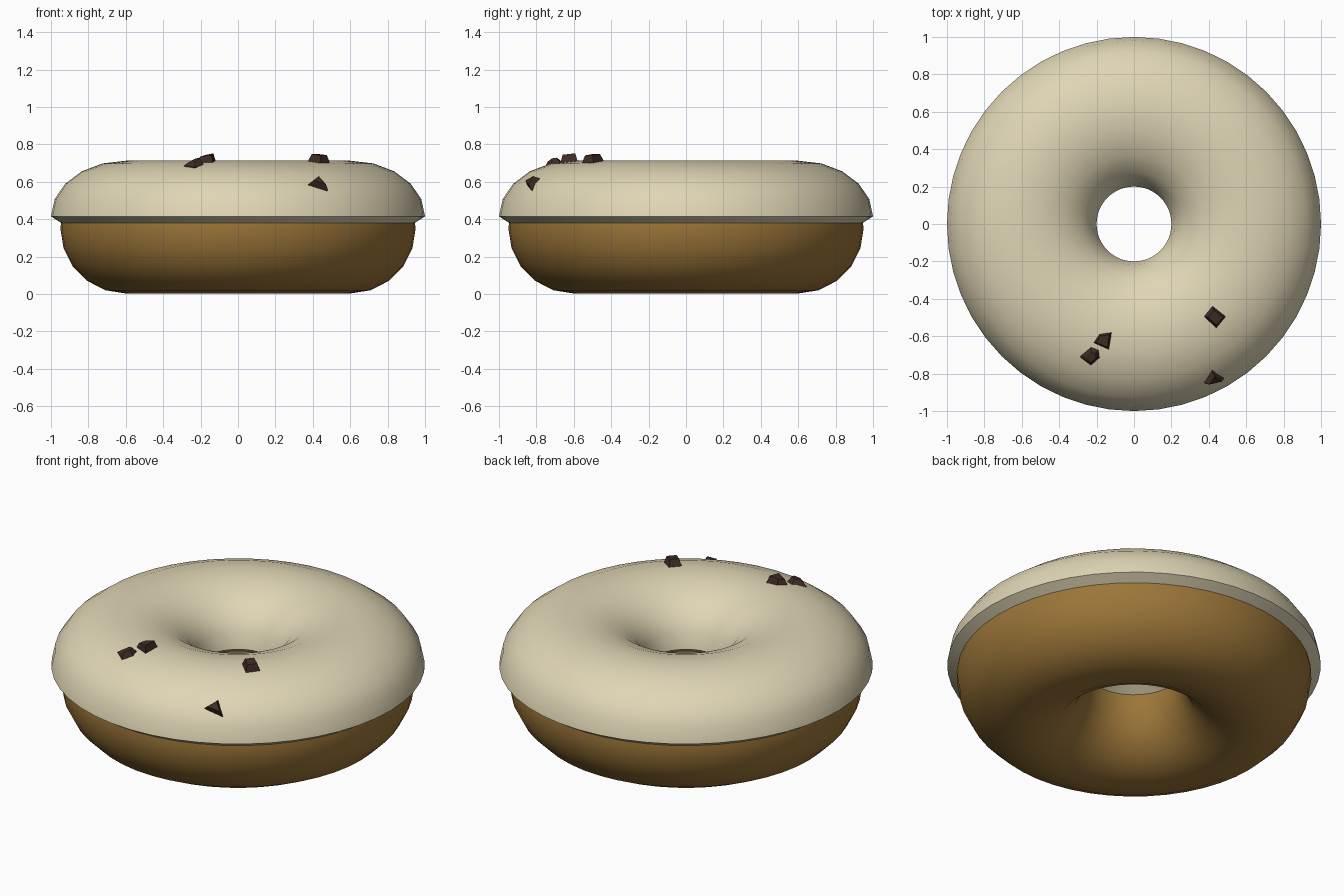
import bpy, bmesh
from math import sin, cos, pi, hypot, sqrt
from mathutils import Vector

if "Cube" in bpy.data.objects:
    bpy.data.objects.remove(bpy.data.objects["Cube"])

R = 0.6                          # ring radius
RIM_Z, ICE_W, ICE_H = 0.415, 0.4, 0.298   # icing cross-section


def material(name, color):
    m = bpy.data.materials.new(name)
    m.diffuse_color = (*color, 1)
    m.use_nodes = True
    m.node_tree.nodes["Principled BSDF"].inputs["Base Color"].default_value = m.diffuse_color
    return m


def finish(bm, name, mat, smooth=None):
    bmesh.ops.recalc_face_normals(bm, faces=bm.faces)
    me = bpy.data.meshes.new(name)
    bm.to_mesh(me)
    bm.free()
    ob = bpy.data.objects.new(name, me)
    bpy.context.collection.objects.link(ob)
    me.materials.append(mat)
    if smooth:
        bpy.ops.object.select_all(action='DESELECT')
        ob.select_set(True)
        bpy.context.view_layer.objects.active = ob
        bpy.ops.object.shade_smooth_by_angle(angle=smooth)
    return ob


def ring(name, profile, mat, segs=48):
    """Revolve a closed (radius, z) profile around z."""
    bm = bmesh.new()
    loops = [[bm.verts.new((r * cos(2 * pi * i / segs), r * sin(2 * pi * i / segs), z))
              for r, z in profile] for i in range(segs)]
    n = len(profile)
    for i in range(segs):
        a, b = loops[i], loops[(i + 1) % segs]
        for j in range(n):
            k = (j + 1) % n
            bm.faces.new((a[j], b[j], b[k], a[k]))
    return finish(bm, name, mat, 0.7)


def icing_point(x, y):
    """Point and normal on the icing above (x, y)."""
    r = hypot(x, y)
    u = (r - R) / ICE_W
    h = sqrt(max(0.0, 1 - u * u))
    n = Vector((x / r * u / ICE_W, y / r * u / ICE_W, h / ICE_H)).normalized()
    return Vector((x, y, RIM_Z + ICE_H * h)), n


def chunk(name, outline, mat, height, top_scale, slant=0.0):
    """Irregular chip: outline laid on the icing, raised along its normal."""
    c = sum((Vector(p) for p in outline), Vector((0, 0))) / len(outline)
    mid, n = icing_point(*c)
    bm = bmesh.new()
    for i, (x, y) in enumerate(outline):
        p = icing_point(x, y)[0]
        bm.verts.new(p - n * 0.012)
        bm.verts.new(p)
        lift = height + slant * (x - c.x)
        bm.verts.new(mid + (p - mid) * top_scale + n * lift)
    bmesh.ops.convex_hull(bm, input=bm.verts)
    finish(bm, name, mat)


dough_mat = material("dough", (0.33, 0.18, 0.04))
icing_mat = material("cream_icing", (0.74, 0.67, 0.46))
choc_mat = material("chocolate", (0.05, 0.025, 0.018))

# Dough: full torus
N = 20
ring("dough", [(R + 0.35 * cos(2 * pi * i / N), 0.353 + 0.35 * sin(2 * pi * i / N))
               for i in range(N)], dough_mat)

# Icing: upper half-shell overhanging the dough, undercut back to it
top = [(R + ICE_W * cos(pi * i / 10), RIM_Z + ICE_H * sin(pi * i / 10)) for i in range(11)]
under = [(R - 0.345 * cos(pi * i / 10), 0.38 + 0.315 * sin(pi * i / 10)) for i in range(11)]
ring("icing", top + under, icing_mat)

# Chocolate chunks
chunk("chunk_right", [(0.375, -0.495), (0.42, -0.44), (0.49, -0.495), (0.44, -0.555)],
      choc_mat, 0.037, 0.7)
chunk("chunk_left_inner", [(-0.215, -0.635), (-0.185, -0.59), (-0.12, -0.58), (-0.135, -0.67)],
      choc_mat, 0.033, 0.75, 0.15)
chunk("chunk_left_outer", [(-0.29, -0.71), (-0.23, -0.66), (-0.19, -0.675),
                           (-0.185, -0.715), (-0.23, -0.755)], choc_mat, 0.025, 0.6, 0.15)
chunk("chunk_edge", [(0.375, -0.85), (0.42, -0.785), (0.48, -0.825)], choc_mat, 0.03, 0.65)
